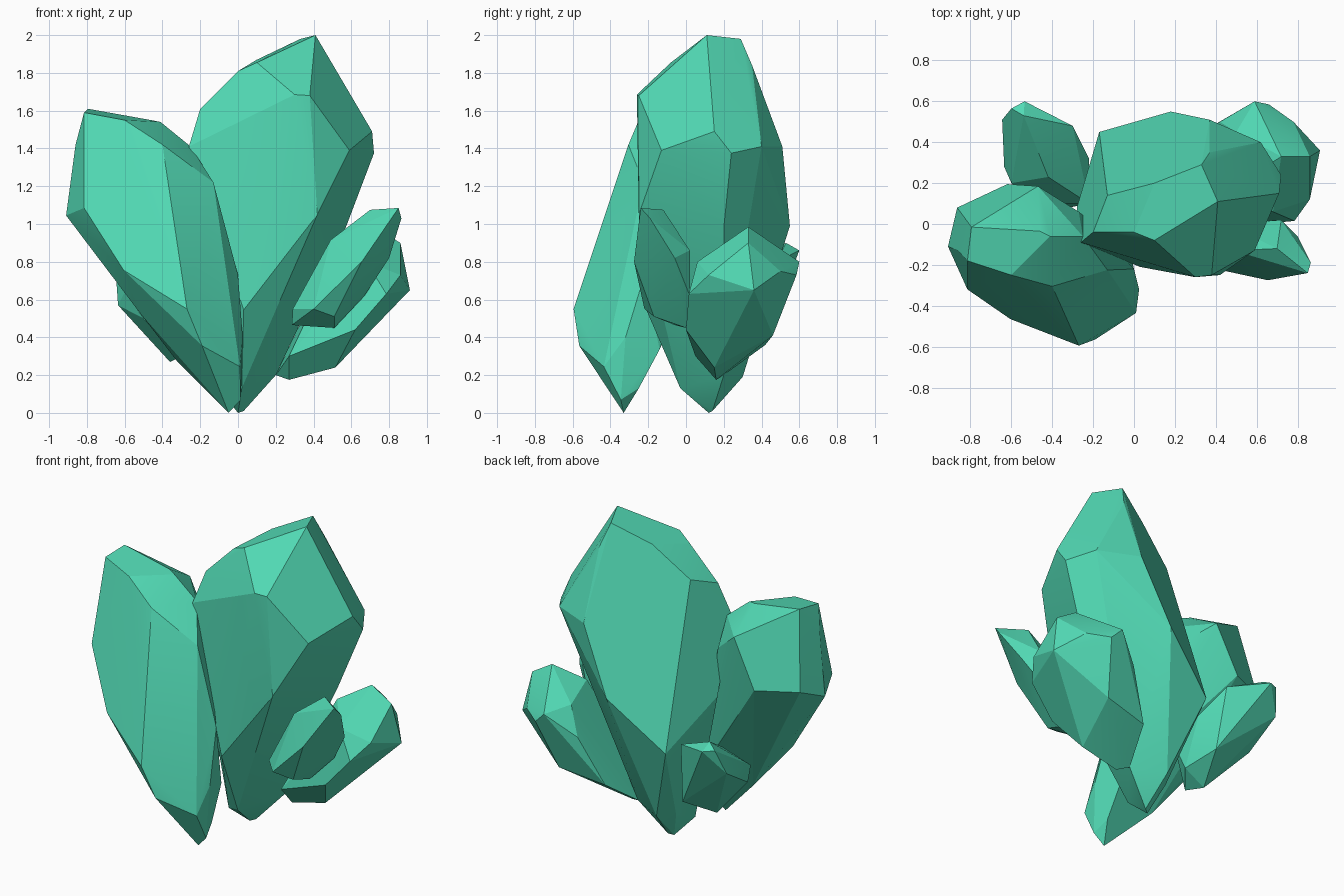
import bpy, bmesh, math

# one flat crystal colour
jade = bpy.data.materials.new("jade green")
jade.diffuse_color = (0.084, 0.70, 0.46, 1)


def crystal(name, corners):
    """Faceted gem: convex hull around its corner points, near-flat facets merged."""
    bm = bmesh.new()
    for c in corners:
        bm.verts.new(c)
    bmesh.ops.convex_hull(bm, input=bm.verts[:])
    loose = [v for v in bm.verts if not v.link_faces]
    bmesh.ops.delete(bm, geom=loose, context='VERTS')
    bmesh.ops.dissolve_limit(bm, angle_limit=math.radians(5),
                             verts=bm.verts[:], edges=bm.edges[:])
    bmesh.ops.recalc_face_normals(bm, faces=bm.faces[:])
    mesh = bpy.data.meshes.new(name)
    bm.to_mesh(mesh)
    bm.free()
    mesh.materials.append(jade)
    obj = bpy.data.objects.new(name, mesh)
    bpy.context.collection.objects.link(obj)
    bpy.ops.object.select_all(action='DESELECT')
    obj.select_set(True)
    bpy.context.view_layer.objects.active = obj
    bpy.ops.object.shade_smooth_by_angle(angle=math.radians(15))
    return obj


# tall central crystal: tip, shoulders, base
crystal("tall_crystal", [
    (.41, .11, 2), (.33, .29, 1.98), (.1, .2, 1.87), (.1, -.08, 1.855),
    (0, -.04, 1.81), (-.2, -.04, 1.61), (-.13, .14, 1.68), (.37, .35, 1.84),
    (.30, -.26, 1.685), (.38, -.25, 1.68), (.71, .15, 1.49), (.72, .24, 1.375),
    (.59, -.13, 1.39), (.62, .40, 1.41), (.37, .51, 1.41), (-.26, -.09, 1.41),
    (.42, -.25, 1.05), (.18, .55, .99), (-.28, .08, .95), (-.17, .45, .69),
    (.03, -.21, .545), (0, -.2, .73), (.57, .2, .98), (.2, .2, .2),
    (0, .3, .19), (-.07, .2, .18), (.02, -.03, .13), (-.08, .02, .1),
    (0, .12, 0), (.03, .14, .01)])

# broad leaning crystal at the left front
crystal("left_crystal", [
    (-.795, -.015, 1.61), (-.815, -.18, 1.59), (-.6, -.25, 1.55),
    (-.46, -.035, 1.55), (-.41, -.06, 1.54), (-.4, -.305, 1.42),
    (-.25, -.06, 1.41), (-.86, -.13, 1.42), (-.47, .185, 1.42),
    (-.62, .195, 1.12), (-.865, .08, 1.13), (-.91, -.11, 1.045),
    (-.815, -.32, 1.085), (-.13, -.225, 1.22), (-.605, -.465, .755),
    (-.27, -.595, .55), (0, -.22, .73), (-.19, -.565, .355), (.01, -.435, .245),
    (.025, -.32, .4), (-.52, -.34, .53), (-.32, -.22, .27), (-.02, -.14, .335),
    (-.27, .06, 1.25), (-.01, -.25, .13), (.015, -.345, .07), (-.05, -.33, 0)])

# small pointed crystal at the right front
crystal("right_front_crystal", [
    (.85, -.24, 1.085), (.865, -.19, 1.03), (.70, -.12, 1.075), (.49, -.13, .915),
    (.655, -.275, .8), (.4, -.22, .55), (.35, -.12, .65), (.29, -.1, .55),
    (.285, -.06, .465), (.51, -.17, .51), (.51, 0, .45), (.67, .02, .62),
    (.72, .02, .86), (.45, 0, .75), (.8, -.06, .82)])

# stubby crystal at the right back
crystal("right_back_crystal", [
    (.72, .33, .985), (.86, .33, .9), (.91, .36, .65), (.86, .12, .73),
    (.785, .015, .63), (.68, .06, .8), (.59, .6, .8), (.66, .585, .73),
    (.78, .5, .75), (.42, .5, .66), (.515, .15, .24), (.27, .16, .175),
    (.27, .05, .3), (.2, .2, .2), (.62, .0, .44), (.28, .42, .36),
    (.58, .46, .41), (.55, .22, .89), (.5, .45, .83)])

# small crystal at the left back
crystal("left_back_crystal", [
    (-.535, .6, .86), (-.6, .565, .87), (-.54, .53, .9), (-.645, .51, .715),
    (-.635, .28, .57), (-.6, .2, .64), (-.42, .23, .72), (-.3, .48, .8),
    (-.22, .32, .65), (-.36, .2, .27), (-.27, .42, .4), (-.22, .2, .35),
    (-.32, .08, .29), (-.22, .1, .55), (-.5, .1, .5)])
